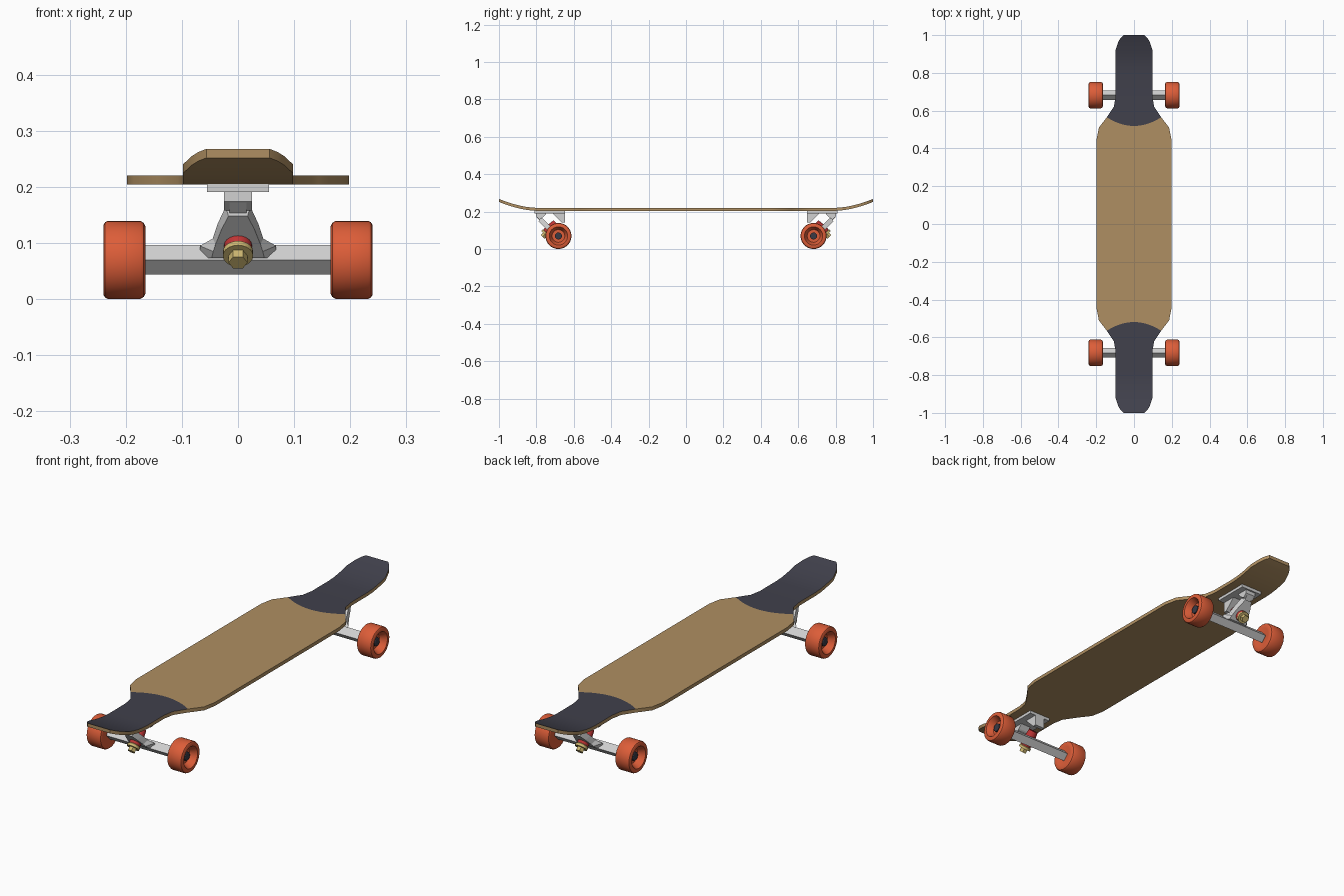
import bpy, bmesh, math
from mathutils import Vector

if "Cube" in bpy.data.objects:
    bpy.data.objects.remove(bpy.data.objects["Cube"])


def mat(name, r, g, b):
    m = bpy.data.materials.new(name)
    m.diffuse_color = (r, g, b, 1)
    m.use_nodes = True
    m.node_tree.nodes["Principled BSDF"].inputs["Base Color"].default_value = m.diffuse_color
    return m


WOOD = mat("tan_wood", 0.43, 0.275, 0.122)
GRIP = mat("dark_grip", 0.052, 0.052, 0.072)
METAL = mat("silver_metal", 0.64, 0.64, 0.64)
ORANGE = mat("orange_wheel", 0.72, 0.11, 0.04)
RED = mat("red_bushing", 0.52, 0.035, 0.035)
GOLD = mat("gold_hardware", 0.62, 0.48, 0.17)
DARK = mat("dark_hub", 0.04, 0.042, 0.06)


def finish(bm, name, mats, flip=1, smooth=False):
    """Mirror in y when flip is -1, then make the object."""
    for v in bm.verts:
        v.co.y *= flip
    bmesh.ops.recalc_face_normals(bm, faces=bm.faces)
    me = bpy.data.meshes.new(name)
    bm.to_mesh(me)
    bm.free()
    for m in mats:
        me.materials.append(m)
    ob = bpy.data.objects.new(name, me)
    bpy.context.collection.objects.link(ob)
    if smooth:
        bpy.ops.object.select_all(action='DESELECT')
        ob.select_set(True)
        bpy.context.view_layer.objects.active = ob
        bpy.ops.object.shade_smooth_by_angle(angle=math.radians(32))
    return ob


def loft(bm, a, b):
    """Solid between two outlines with equal point counts."""
    va = [bm.verts.new(p) for p in a]
    vb = [bm.verts.new(p) for p in b]
    bm.faces.new(va)
    bm.faces.new(vb[::-1])
    n = len(a)
    for i in range(n):
        j = (i + 1) % n
        bm.faces.new((va[i], vb[i], vb[j], va[j]))


def prism(bm, half, yz):
    """Side profile extruded across x."""
    loft(bm, [(-half, y, z) for y, z in yz], [(half, y, z) for y, z in yz])


def lathe(name, origin, axis, profile, n, material, flip):
    """Turn (distance, radius) points around an axis and cap both ends."""
    bm = bmesh.new()
    q = Vector(axis).to_track_quat('Z', 'Y')
    rings = []
    for t, r in profile:
        rings.append([bm.verts.new(Vector(origin) + q @ Vector(
            (r * math.cos(2 * math.pi * k / n), r * math.sin(2 * math.pi * k / n), t)))
            for k in range(n)])
    for a, b in zip(rings, rings[1:]):
        for k in range(n):
            j = (k + 1) % n
            bm.faces.new((a[k], a[j], b[j], b[k]))
    bm.faces.new(rings[0])
    bm.faces.new(rings[-1][::-1])
    return finish(bm, name, [material], flip, n > 8)


# Deck: rows of (y at edge, y at centre, half width), mirrored front to back
half_rows = [(0.45, 0.45, 0.198), (0.51, 0.505, 0.186), (0.565, 0.519, 0.144),
             (0.62, 0.62, 0.107), (0.67, 0.67, 0.098)]
half_rows += [(y, y, 0.098) for y in (0.79, 0.825, 0.86, 0.89, 0.92)]
half_rows += [(0.965, 0.965, 0.083), (0.985, 0.985, 0.071), (1.0, 1.0, 0.056)]
rows = [(-e, -c, w) for e, c, w in half_rows[::-1]] + half_rows
COLS, THICK = 12, 0.016
bm = bmesh.new()
top, bot = [], []
for e, c, w in rows:
    rt, rb = [], []
    for k in range(COLS + 1):
        u = 2 * k / COLS - 1
        y = c + (e - c) * u * u
        lift = 0.048 * (max(0, abs(y) - 0.79) / 0.21) ** 1.8
        rt.append(bm.verts.new((w * u, y, 0.22 + lift)))
        rb.append(bm.verts.new((w * u, y, 0.22 + lift - THICK)))
    top.append(rt)
    bot.append(rb)
last = len(rows) - 1
for i in range(last):
    grip = min(abs(rows[i][0]), abs(rows[i + 1][0])) > 0.56
    for k in range(COLS):
        f = bm.faces.new((top[i][k], top[i][k + 1], top[i + 1][k + 1], top[i + 1][k]))
        f.material_index = 1 if grip else 0
        bm.faces.new((bot[i][k], bot[i + 1][k], bot[i + 1][k + 1], bot[i][k + 1]))
    for k in (0, COLS):
        bm.faces.new((top[i][k], top[i + 1][k], bot[i + 1][k], bot[i][k]))
for i in (0, last):
    for k in range(COLS):
        bm.faces.new((top[i][k], top[i][k + 1], bot[i][k + 1], bot[i][k]))
finish(bm, "deck", [WOOD, GRIP], 1, True)

AY, AZ = -0.682, 0.07          # axle position of the front truck
KING = (0, -1, -1)             # kingpin direction
SEAT = (0, -0.7365, 0.0955)    # where the kingpin leaves the hanger


def slanted(half, c):
    """Mirrored (x, z) outline laid on the 45 degree plane y + z = c."""
    pts = half + [(-x, z) for x, z in half[::-1]]
    return [(x, c - z, z) for x, z in pts]


for label, s in (("front", 1), ("back", -1)):
    # Baseplate with kingpin housing and pivot neck
    bm = bmesh.new()
    prism(bm, 0.055, [(-0.81, 0.206), (-0.648, 0.206), (-0.648, 0.191), (-0.81, 0.191)])
    prism(bm, 0.025, [(-0.648, 0.195), (-0.648, 0.142), (-0.665, 0.142), (-0.718, 0.195)])
    prism(bm, 0.025, [(-0.802, 0.195), (-0.802, 0.174), (-0.783, 0.158),
                      (-0.762, 0.172), (-0.742, 0.195)])
    finish(bm, label + "_baseplate", [METAL], s)

    # Hanger yoke with sloped sides, and pivot nose
    bm = bmesh.new()
    back = [(0.068, 0.073), (0.068, 0.095), (0.045, 0.108), (0.036, 0.135), (0.022, 0.165)]
    face = [(0.047, 0.073), (0.044, 0.085), (0.04, 0.098), (0.029, 0.125), (0.017, 0.148)]
    loft(bm, slanted(back, -0.602), slanted(face, -0.641))
    nose = [(0.015, 0.14), (0.015, 0.172)]
    loft(bm, slanted(nose, -0.605), slanted(nose, -0.628))
    finish(bm, label + "_hanger", [METAL], s)

    # Diamond axle beam
    bm = bmesh.new()
    prism(bm, 0.168, [(AY, AZ + 0.027), (AY - 0.025, AZ), (AY, AZ - 0.026), (AY + 0.025, AZ)])
    finish(bm, label + "_axle_beam", [METAL], s)

    # Kingpin stack
    lathe(label + "_upper_bushing", SEAT, KING,
          [(-0.062, 0.021), (-0.028, 0.025)], 20, RED, s)
    lathe(label + "_lower_bushing", SEAT, KING,
          [(-0.004, 0.025), (0.007, 0.025), (0.014, 0.022)], 20, RED, s)
    lathe(label + "_washer", SEAT, KING,
          [(0.012, 0.024), (0.015, 0.027), (0.026, 0.027)], 20, GOLD, s)
    lathe(label + "_kingpin_nut", SEAT, KING, [(0.02, 0.017), (0.043, 0.017)], 6, GOLD, s)

    # Wheels with a dished outer face and a dark hub
    for side, d in (("left", -1), ("right", 1)):
        lathe(f"{label}_{side}_wheel", (0, AY, AZ), (d, 0, 0),
              [(0.172, 0.02), (0.165, 0.045), (0.165, 0.06), (0.168, 0.066), (0.174, 0.0695),
               (0.232, 0.0695), (0.237, 0.067), (0.24, 0.062), (0.24, 0.049),
               (0.218, 0.037), (0.21, 0.034), (0.21, 0.015)], 32, ORANGE, s)
        lathe(f"{label}_{side}_hub", (0, AY, AZ), (d, 0, 0),
              [(0.2, 0.019), (0.222, 0.019), (0.224, 0.016)], 12, DARK, s)
